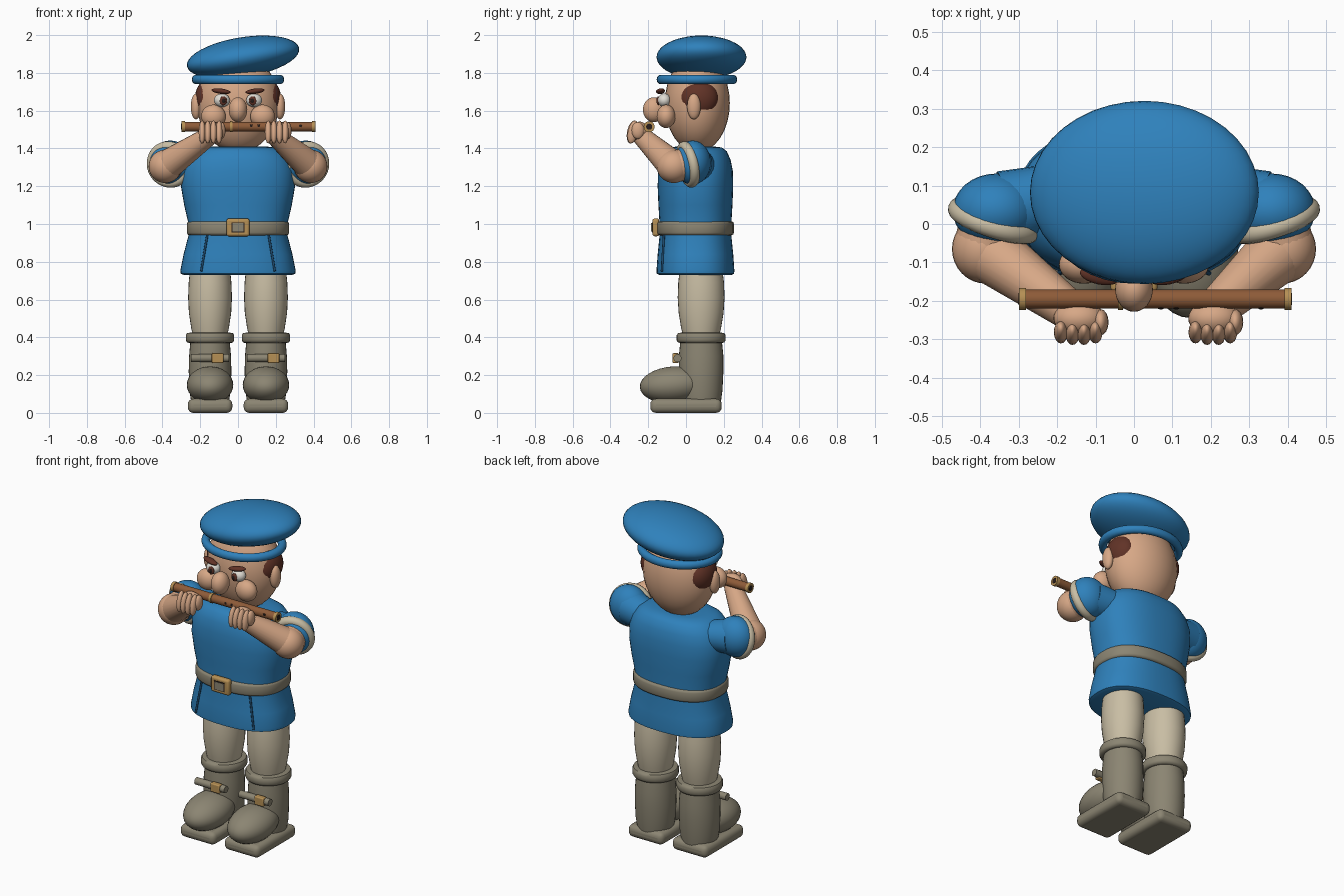
import bpy, bmesh, math
from mathutils import Vector

if "Cube" in bpy.data.objects:
    bpy.data.objects.remove(bpy.data.objects["Cube"])


def material(name, r, g, b):
    m = bpy.data.materials.new(name)
    m.diffuse_color = (r, g, b, 1)
    m.use_nodes = True
    m.node_tree.nodes["Principled BSDF"].inputs["Base Color"].default_value = m.diffuse_color
    return m


BLUE = material("blue cloth", 0.028, 0.22, 0.5)
NAVY = material("dark blue", 0.012, 0.07, 0.16)
SKIN = material("skin", 0.68, 0.39, 0.24)
BEIGE = material("beige cloth", 0.58, 0.51, 0.37)
GREY = material("boot grey", 0.26, 0.235, 0.17)
GOLD = material("brass", 0.47, 0.28, 0.09)
WOOD = material("flute wood", 0.27, 0.105, 0.04)
HAIR = material("brown hair", 0.12, 0.033, 0.02)
WHITE = material("eye white", 0.75, 0.72, 0.66)
BLACK = material("dark hole", 0.02, 0.012, 0.01)


def finish(ob, name, mat, angle=40):
    ob.name = name
    ob.data.materials.append(mat)
    bpy.context.view_layer.objects.active = ob
    ob.select_set(True)
    bpy.ops.object.shade_smooth_by_angle(angle=math.radians(angle))
    ob.select_set(False)
    return ob


def ball(name, mat, loc, size, rot=(0, 0, 0), seg=32):
    bpy.ops.mesh.primitive_uv_sphere_add(segments=seg, ring_count=seg // 2, location=loc,
                                         rotation=[math.radians(a) for a in rot])
    ob = bpy.context.object
    ob.scale = size
    return finish(ob, name, mat)


def ring(name, mat, loc, major, minor, scale=(1, 1, 1), axis=(0, 0, 1)):
    bpy.ops.mesh.primitive_torus_add(major_radius=major, minor_radius=minor, location=loc,
                                     major_segments=40, minor_segments=14)
    ob = bpy.context.object
    ob.rotation_euler = Vector(axis).to_track_quat('Z', 'Y').to_euler()
    ob.scale = scale
    return finish(ob, name, mat)


def rod(name, mat, a, b, r1, r2=None):
    a, b = Vector(a), Vector(b)
    bpy.ops.mesh.primitive_cone_add(vertices=24, radius1=r1, radius2=r1 if r2 is None else r2,
                                    depth=(b - a).length, location=(a + b) / 2)
    ob = bpy.context.object
    ob.rotation_euler = (b - a).to_track_quat('Z', 'Y').to_euler()
    return finish(ob, name, mat)


def box(name, mat, loc, size, bevel=0.01, seg=3):
    bpy.ops.mesh.primitive_cube_add(size=1, location=loc)
    ob = bpy.context.object
    ob.scale = size
    bpy.ops.object.transform_apply(location=False, rotation=False, scale=True)
    if bevel:
        mod = ob.modifiers.new("bevel", 'BEVEL')
        mod.width, mod.segments = bevel, seg
    return finish(ob, name, mat)


def outline(rx, ry, power, t):
    c, s = math.cos(t), math.sin(t)
    return (math.copysign(abs(c) ** (2 / power), c) * rx,
            math.copysign(abs(s) ** (2 / power), s) * ry)


def loft(name, mat, centre, levels, power=2.0, seg=48):
    """Stack of rounded cross-sections: (z, half width, half depth)."""
    bm = bmesh.new()
    rows = []
    for z, rx, ry in levels:
        row = []
        for i in range(seg):
            x, y = outline(rx, ry, power, 2 * math.pi * i / seg)
            row.append(bm.verts.new((centre[0] + x, centre[1] + y, z)))
        rows.append(row)
    for lo, hi in zip(rows, rows[1:]):
        for i in range(seg):
            j = (i + 1) % seg
            bm.faces.new((lo[i], lo[j], hi[j], hi[i]))
    bm.faces.new(rows[0][::-1])
    bm.faces.new(rows[-1])
    me = bpy.data.meshes.new(name)
    bm.to_mesh(me)
    bm.free()
    ob = bpy.data.objects.new(name, me)
    bpy.context.collection.objects.link(ob)
    return finish(ob, name, mat, 50)


# Tunic with flared skirt
loft("tunic", BLUE, (0, 0.05), [
    (0.73, 0.285, 0.19), (0.737, 0.303, 0.205), (0.755, 0.305, 0.206), (0.84, 0.288, 0.2),
    (0.94, 0.262, 0.19), (1.0, 0.262, 0.19), (1.1, 0.285, 0.196), (1.2, 0.302, 0.2),
    (1.28, 0.3, 0.198), (1.34, 0.28, 0.186), (1.385, 0.245, 0.166),
    (1.405, 0.205, 0.14), (1.41, 0.15, 0.1)], power=2.4)
# Skirt slits
for s in (-1, 1):
    rod("skirt_slit", NAVY, (s * 0.163, -0.117, 0.94), (s * 0.195, -0.128, 0.75), 0.006)

# Belt and buckle
loft("belt", GREY, (0, 0.05), [
    (0.94, 0.258, 0.19), (0.945, 0.267, 0.2), (0.955, 0.271, 0.204), (1.0, 0.271, 0.204),
    (1.01, 0.267, 0.2), (1.015, 0.258, 0.19)], power=2.4)
box("buckle", GOLD, (0, -0.16, 0.982), (0.122, 0.036, 0.094), 0.012)
box("buckle_rim", BLACK, (0, -0.178, 0.982), (0.07, 0.006, 0.054), 0)
box("buckle_centre", GREY, (0, -0.18, 0.982), (0.06, 0.008, 0.045), 0)

# Legs and boots
for s in (-1, 1):
    x = s * 0.148
    loft("legging", BEIGE, (x, 0.08), [
        (0.38, 0.085, 0.088), (0.45, 0.1, 0.106), (0.53, 0.112, 0.119), (0.61, 0.116, 0.124),
        (0.69, 0.113, 0.121), (0.76, 0.106, 0.113)], seg=32)
    loft("boot_cuff", GREY, (x, 0.08), [
        (0.37, 0.11, 0.11), (0.373, 0.122, 0.123), (0.385, 0.128, 0.13), (0.41, 0.128, 0.13),
        (0.422, 0.122, 0.123), (0.426, 0.1, 0.1)], seg=32)
    loft("boot_shaft", GREY, (x, 0.08), [
        (0.06, 0.1, 0.105), (0.12, 0.11, 0.113), (0.22, 0.113, 0.118), (0.3, 0.111, 0.118),
        (0.38, 0.104, 0.11)], seg=32)
    ball("boot_toe", GREY, (x, -0.065, 0.148), (0.123, 0.18, 0.098), (4, 0, 0))
    box("boot_sole", GREY, (x, 0.0, 0.0375), (0.236, 0.378, 0.075), 0.03, 4)
    # Straps share one side, so the second is a shifted copy
    rod("boot_strap", GREY, (x - 0.1, -0.045, 0.29), (x + 0.1, -0.045, 0.29), 0.021)
    box("strap_buckle", GOLD, (x + 0.04, -0.055, 0.29), (0.062, 0.034, 0.052), 0.006)

# Head, hair and face
ball("head", SKIN, (0, 0.06, 1.64), (0.218, 0.172, 0.26))
for s in (-1, 1):
    ball("side_hair", HAIR, (s * 0.155, 0.068, 1.665), (0.073, 0.103, 0.1))
    ball("ear", SKIN, (s * 0.222, 0.042, 1.622), (0.028, 0.036, 0.068))
    ball("cheek", SKIN, (s * 0.13, -0.105, 1.57), (0.065, 0.05, 0.062))
    ball("eye", WHITE, (s * 0.085, -0.115, 1.655), (0.042, 0.035, 0.036), seg=24)
    ball("pupil", HAIR, (s * 0.078, -0.146, 1.652), (0.02, 0.009, 0.024), seg=16)
    ball("pupil_dot", BLACK, (s * 0.076, -0.153, 1.652), (0.01, 0.004, 0.013), seg=12)
    ball("eyebrow", HAIR, (s * 0.09, -0.135, 1.703), (0.052, 0.022, 0.014), (0, -s * 7, s * 12), 20)
ball("nose", SKIN, (0, -0.17, 1.605), (0.049, 0.058, 0.066))

# Cap
ring("cap_band", BLUE, (0, 0.058, 1.765), 0.22, 0.025, (1, 0.87, 1))
ball("cap", BLUE, (0.027, 0.082, 1.883), (0.301, 0.238, 0.106), (0, -9, 0), 40)

# Flute
FY, FZ = -0.195, 1.515
rod("flute", WOOD, (-0.295, FY, FZ), (0.405, FY, FZ), 0.025)
for x, w in ((-0.29, 0.018), (0.4, 0.018), (-0.035, 0.014)):
    rod("flute_collar", GOLD, (x - w / 2, FY, FZ), (x + w / 2, FY, FZ), 0.029)
for x in (-0.2965, 0.4065):
    rod("flute_bore", BLACK, (x - 0.004, FY, FZ), (x + 0.004, FY, FZ), 0.016)
for x in (0.07, 0.11, 0.33):
    ball("finger_hole", BLACK, (x, FY - 0.024, FZ + 0.005), (0.008, 0.003, 0.008), seg=12)

# Arms, with hands shifted along the flute
for s, hx in ((-1, -0.143), (1, 0.207)):
    axis = Vector((s * 0.3, -0.93, -0.2)).normalized()
    ball("sleeve", BLUE, (s * 0.358, 0.035, 1.325), (0.113, 0.096, 0.117))
    rod("sleeve_shoulder", BLUE, (s * 0.22, 0.07, 1.31), (s * 0.33, 0.04, 1.32), 0.085, 0.1)
    ring("sleeve_cuff", BEIGE, (s * 0.363, 0.01, 1.315), 0.098, 0.027, axis=axis)
    elbow = Vector((s * 0.385, -0.065, 1.305))
    wrist = Vector((hx - 0.01, -0.235, 1.465))
    ball("elbow", SKIN, elbow, (0.088, 0.09, 0.088))
    rod("upper_arm", SKIN, (s * 0.36, 0.03, 1.32), elbow, 0.085, 0.085)
    rod("forearm", SKIN, elbow, wrist, 0.082, 0.05)
    ball("wrist", SKIN, wrist, (0.05, 0.05, 0.05), seg=20)
    ball("palm", SKIN, (hx, -0.245, 1.487), (0.066, 0.047, 0.055))
    for i in range(4):
        ball("finger", SKIN, (hx - 0.047 + i * 0.03, -0.287 + 0.004 * abs(i - 1.5), 1.487),
             (0.0185, 0.027, 0.062), (-12, 0, 0), 16)
    ball("thumb", SKIN, (hx + 0.056, -0.255, 1.495), (0.021, 0.034, 0.045), seg=16)
